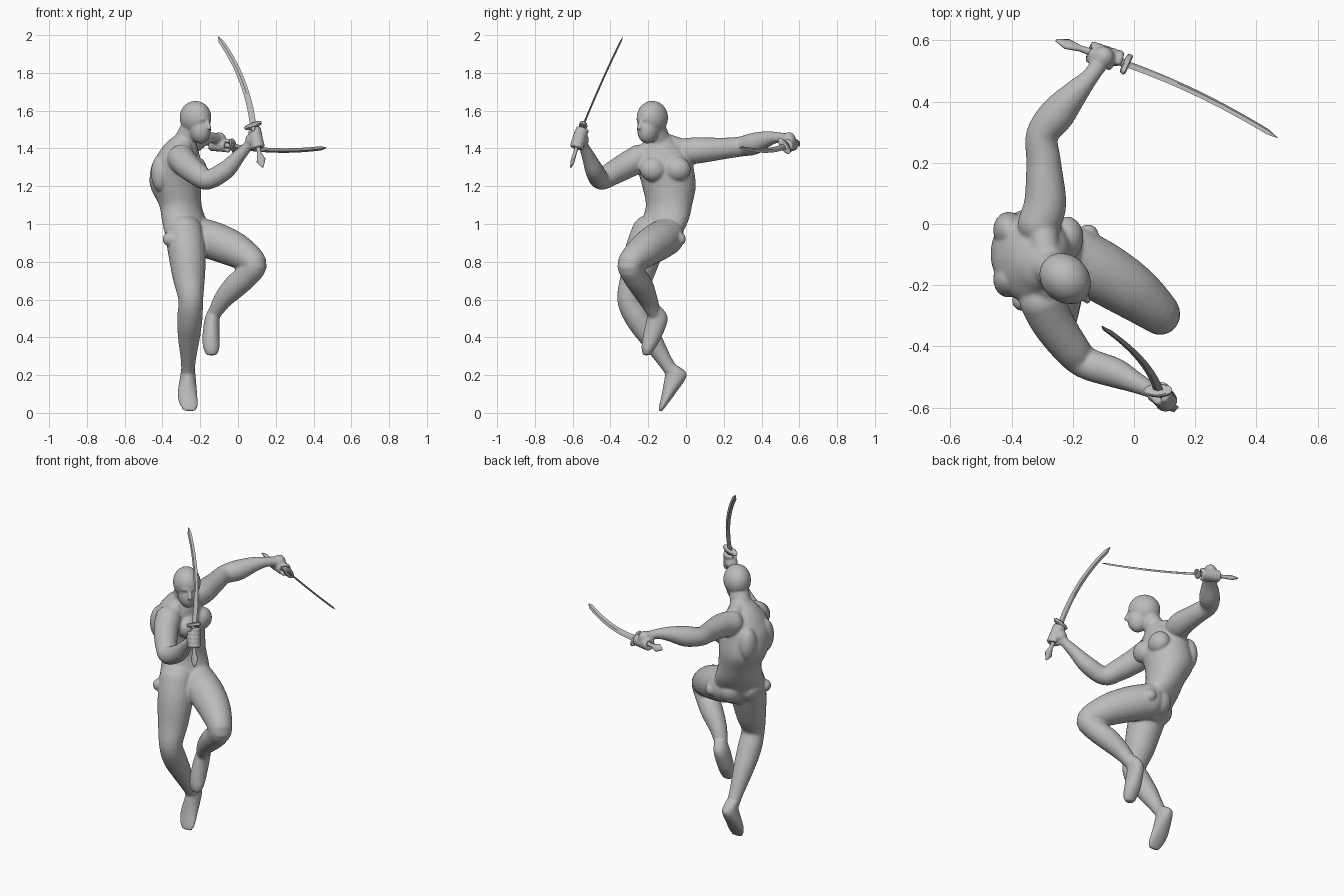
import bpy, bmesh, math
from mathutils import Vector, Matrix, Euler

default = bpy.data.objects.get("Cube")
if default:
    bpy.data.objects.remove(default, do_unlink=True)

grey = bpy.data.materials.new("plain grey")
grey.use_nodes = True
grey.diffuse_color = (0.5, 0.5, 0.5, 1)
for node in grey.node_tree.nodes:
    if node.type == 'BSDF_PRINCIPLED':
        node.inputs["Base Color"].default_value = grey.diffuse_color


def make_object(name, bm, sharp_angle=40):
    bmesh.ops.recalc_face_normals(bm, faces=bm.faces[:])
    mesh = bpy.data.meshes.new(name)
    bm.to_mesh(mesh)
    bm.free()
    mesh.materials.append(grey)
    mesh.shade_smooth()
    mesh.set_sharp_from_angle(angle=math.radians(sharp_angle))
    obj = bpy.data.objects.new(name, mesh)
    bpy.context.scene.collection.objects.link(obj)
    return obj


def smooth_path(points, steps=5):
    """Catmull-Rom interpolation of tuples of any length."""
    ext = [points[0]] + list(points) + [points[-1]]
    out = []
    for a, b, c, d in zip(ext, ext[1:], ext[2:], ext[3:]):
        for s in range(steps):
            t = s / steps
            out.append(tuple(
                0.5 * (2 * q + (r - p) * t + (2 * p - 5 * q + 4 * r - u) * t ** 2
                       + (3 * q - p - 3 * r + u) * t ** 3)
                for p, q, r, u in zip(a, b, c, d)))
    out.append(tuple(points[-1]))
    return out


def loft(bm, rings):
    loops = [[bm.verts.new(p) for p in ring] for ring in rings]
    n = len(loops[0])
    for a, b in zip(loops, loops[1:]):
        for i in range(n):
            j = (i + 1) % n
            bm.faces.new((a[i], a[j], b[j], b[i]))
    bm.faces.new(loops[0][::-1])
    bm.faces.new(loops[-1])


def oval(centre, u, v, n=24):
    return [centre + u * math.cos(k * math.tau / n) + v * math.sin(k * math.tau / n)
            for k in range(n)]


def ball(bm, centre, radii, yaw=0, tilt=0):
    rot = Euler((0, math.radians(tilt), math.radians(yaw)))
    bmesh.ops.create_uvsphere(
        bm, u_segments=28, v_segments=18, radius=1,
        matrix=Matrix.LocRotScale(Vector(centre), rot, Vector(radii)))


def limb(bm, points, n=24, steps=5):
    """Round tube through (x, y, z, radius) points with ball ends."""
    path = smooth_path(points, steps)
    pos = [Vector(p[:3]) for p in path]
    side = Vector((0.3, 0.5, 0.81))
    rings = []
    for i, p in enumerate(path):
        axis = (pos[min(i + 1, len(pos) - 1)] - pos[max(i - 1, 0)]).normalized()
        side = (side - axis * side.dot(axis)).normalized()
        rings.append(oval(pos[i], side * p[3], axis.cross(side) * p[3], n))
    loft(bm, rings)
    for p in (path[0], path[-1]):
        ball(bm, p[:3], [p[3]] * 3)


def slices(bm, levels):
    """Stack of level ovals: (z, x, y, depth, width, yaw)."""
    rings = []
    for z, x, y, depth, width, yaw in smooth_path(levels):
        turn = Matrix.Rotation(math.radians(yaw), 3, 'Z')
        rings.append(oval(Vector((x, y, z)), turn @ Vector((depth, 0, 0)),
                          turn @ Vector((0, width, 0)), 36))
    loft(bm, rings)


def fist(bm, grip, axis, palm):
    """Palm, four fingers and a thumb wrapped around a handle."""
    grip, palm, axis = Vector(grip), Vector(palm), Vector(axis).normalized()
    out = palm - grip
    out = (out - axis * out.dot(axis)).normalized()
    across = axis.cross(out)
    ball(bm, palm, (0.036, 0.036, 0.036))
    for i in range(5):
        thumb = i == 4
        sweep = -200 if thumb else 290
        base = grip + axis * (i - 1.6) * 0.023
        arc = []
        for k in range(7):
            a = math.radians(sweep * k / 6)
            p = base + (out * math.cos(a) + across * math.sin(a)) * 0.026
            arc.append((*p, 0.0125))
        limb(bm, arc, 12, 3)


# Body: torso, head, limbs and muscles fused into one smooth skin
body = bmesh.new()
slices(body, [
    (0.83, -.245, -.16, .05, .07, -45), (0.88, -.255, -.15, .085, .115, -45),
    (0.95, -.265, -.14, .1, .14, -45), (1.02, -.285, -.11, .105, .135, -40),
    (1.1, -.305, -.09, .11, .125, -25), (1.2, -.33, -.09, .135, .142, -10),
    (1.3, -.325, -.11, .135, .15, 0), (1.37, -.315, -.12, .11, .145, 0),
    (1.43, -.3, -.13, .08, .09, 0), (1.47, -.28, -.14, .05, .06, 0)])

# Chest, shoulder blades, buttocks and hip knobs
for y in (-.045, -.175):
    ball(body, (-.22, y, 1.29), (.055, .07, .065))
for y in (-.02, -.18):
    ball(body, (-.41, y, 1.27), (.05, .06, .1))
for x, y in ((-.315, -.16), (-.245, -.085)):
    ball(body, (x, y, .93), (.075, .075, .08))
for x, y in ((-.15, -.035), (-.365, -.25)):
    ball(body, (x, y, .92), (.034, .034, .036))

# Neck and shoulder slopes
limb(body, [(-.295, -.13, 1.4, .066), (-.265, -.15, 1.47, .058), (-.235, -.17, 1.53, .055)])
limb(body, [(-.28, -.14, 1.45, .04), (-.3, -.02, 1.4, .052)])
limb(body, [(-.28, -.15, 1.44, .04), (-.29, -.24, 1.36, .05)])

# Head with jaw, brow and nose
FACE = -43
ball(body, (-.225, -.178, 1.563), (.09, .077, .089), FACE)
ball(body, (-.203, -.2, 1.505), (.062, .056, .08), FACE, -12)
ball(body, (-.175, -.228, 1.555), (.022, .045, .014), FACE)
limb(body, [(-.163, -.238, 1.55, .009), (-.152, -.249, 1.51, .012)], 12)

# Arm reaching back
limb(body, [(-.31, 0, 1.385, .07), (-.29, .07, 1.39, .069), (-.295, .2, 1.4, .057),
            (-.3, .29, 1.41, .053), (-.25, .36, 1.425, .058), (-.19, .43, 1.45, .042),
            (-.14, .485, 1.458, .028), (-.11, .53, 1.45, .03)])

# Bent arm in front
limb(body, [(-.3, -.25, 1.345, .074), (-.27, -.315, 1.31, .07), (-.215, -.395, 1.265, .062),
            (-.16, -.452, 1.235, .053), (-.065, -.485, 1.285, .049), (0, -.515, 1.355, .036),
            (.05, -.54, 1.41, .027), (.072, -.55, 1.44, .029)])

# Hanging leg and foot
limb(body, [(-.285, -.19, .95, .1), (-.27, -.225, .85, .1), (-.26, -.262, .72, .086),
            (-.25, -.298, .6, .066), (-.255, -.255, .5, .067), (-.26, -.19, .4, .058),
            (-.263, -.115, .28, .04), (-.265, -.075, .22, .036)])
slices(body, [(.25, -.265, -.075, .034, .03, 0), (.2, -.265, -.053, .04, .058, 0),
              (.1, -.268, -.093, .052, .035, 0), (.04, -.26, -.122, .047, .019, 0),
              (.01, -.255, -.135, .03, .01, 0)])

# Raised leg and foot
limb(body, [(-.19, -.11, .93, .1), (-.1, -.16, .9, .1), (0, -.225, .855, .09),
            (.085, -.295, .79, .068), (.05, -.275, .73, .064), (-.015, -.235, .67, .063),
            (-.08, -.2, .6, .05), (-.122, -.17, .53, .036)])
slices(body, [(.56, -.12, -.16, .03, .03, 0), (.5, -.137, -.152, .039, .056, 0),
              (.4, -.143, -.18, .045, .05, 0), (.34, -.141, -.2, .042, .035, 0),
              (.305, -.14, -.208, .026, .018, 0)])

# Sword placement: pommel, guard, tip and bow of the blade
SWORDS = {
    "front": (Vector((.13, -.61, 1.3)), Vector((.08, -.545, 1.52)),
              Vector((-.1, -.333, 1.995)), Vector((.028, 0, .01))),
    "rear": (Vector((-.255, .6, 1.435)), Vector((-.026, .523, 1.412)),
             Vector((.47, .285, 1.4)), Vector((0, .015, -.017)))}

# Hands closed on the handles
for side, palm in (("front", (.075, -.55, 1.445)), ("rear", (-.1, .545, 1.45))):
    pommel, guard, tip, bow = SWORDS[side]
    fist(body, pommel.lerp(guard, .66), guard - pommel, palm)

body = make_object("body", body, 180)
skin = body.modifiers.new("skin", 'REMESH')
skin.mode = 'VOXEL'
skin.voxel_size = 0.007
skin.use_smooth_shade = True
soften = body.modifiers.new("soften", 'SMOOTH')
soften.factor = 0.5
soften.iterations = 4

# Curved swords
for side, (pommel, guard, tip, bow) in SWORDS.items():
    axis = (tip - guard).normalized()
    wide = (bow - axis * bow.dot(axis)).normalized()
    thin = axis.cross(wide)

    blade = bmesh.new()
    rings = []
    for k in range(17):
        t = k / 16
        w = 0.017 - 0.003 * t
        c = guard.lerp(tip - axis * 0.035, t) + bow * 4 * t * (1 - t)
        rings.append([c + wide * w, c + thin * .005, c - wide * w, c - thin * .005])
    rings.append([tip - wide * s for s in (.004, .005, .007, .005)])
    loft(blade, rings)
    make_object(side + "_sword_blade", blade, 30)

    handle = bmesh.new()
    loft(handle, [oval(pommel.lerp(guard, t), wide * w, thin * h, 16) for t, w, h in
                  ((0, .005, .004), (.16, .025, .011), (.34, .011, .01),
                   (.7, .014, .012), (1, .014, .012))])
    make_object(side + "_sword_handle", handle)

    hilt = bmesh.new()
    loft(hilt, [oval(guard + axis * d, wide * w, thin * w * .45, 24) for d, w in
                ((-.01, .036), (-.006, .046), (.006, .05), (.011, .042))])
    make_object(side + "_sword_guard", hilt)
